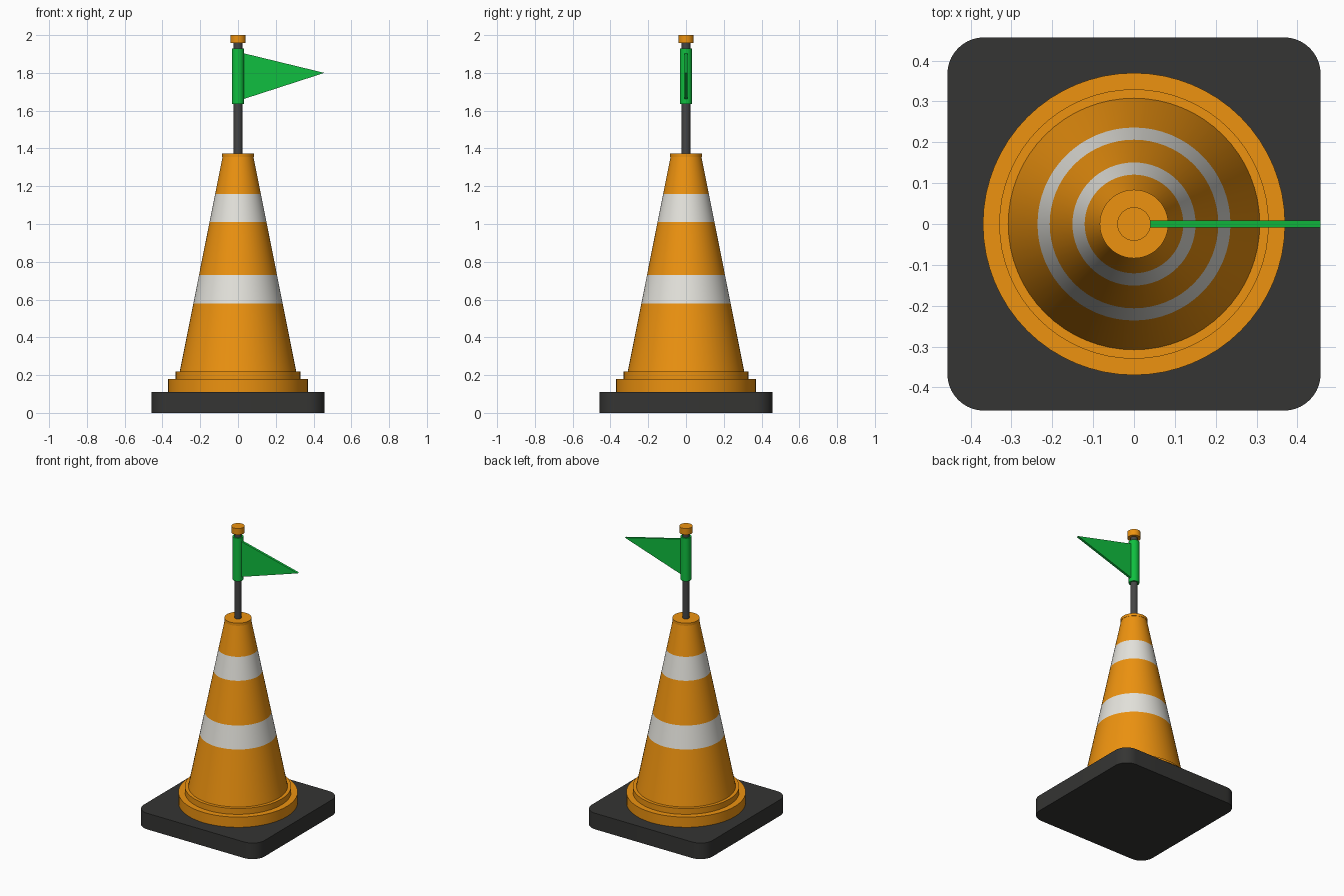
import bpy, bmesh
from math import sin, cos, pi, radians

if "Cube" in bpy.data.objects:
    bpy.data.objects.remove(bpy.data.objects["Cube"])


def material(name, rgb):
    m = bpy.data.materials.new(name)
    m.diffuse_color = (*rgb, 1)
    m.use_nodes = True
    m.node_tree.nodes["Principled BSDF"].inputs["Base Color"].default_value = m.diffuse_color
    return m


ORANGE = material("orange", (0.85, 0.29, 0.005))
WHITE = material("reflective_white", (0.78, 0.77, 0.72))
RUBBER = material("black_rubber", (0.035, 0.035, 0.033))
POLE = material("dark_grey", (0.06, 0.06, 0.06))
GREEN = material("green", (0.005, 0.52, 0.05))


def finish(name, bm, mats, smooth=True):
    bmesh.ops.recalc_face_normals(bm, faces=bm.faces)
    me = bpy.data.meshes.new(name)
    bm.to_mesh(me)
    bm.free()
    ob = bpy.data.objects.new(name, me)
    bpy.context.collection.objects.link(ob)
    for m in mats:
        me.materials.append(m)
    if smooth:
        bpy.ops.object.select_all(action='DESELECT')
        ob.select_set(True)
        bpy.context.view_layer.objects.active = ob
        bpy.ops.object.shade_smooth_by_angle(angle=radians(30))
    return ob


def lathe(name, profile, mats, bands=(), n=64):
    """Closed solid of revolution; segments listed in bands use material 1."""
    bm = bmesh.new()
    rings = [[bm.verts.new((r * cos(2 * pi * i / n), r * sin(2 * pi * i / n), z))
              for i in range(n)] for r, z in profile]
    for k, (a, b) in enumerate(zip(rings, rings[1:])):
        for i in range(n):
            j = (i + 1) % n
            f = bm.faces.new((a[i], a[j], b[j], b[i]))
            f.material_index = int(k in bands)
    bm.faces.new(rings[0])
    bm.faces.new(rings[-1])
    return finish(name, bm, mats)


def prism(name, outline, offset, mat, smooth=True):
    """Extrude a flat outline by an offset vector."""
    bm = bmesh.new()
    face = bm.faces.new([bm.verts.new(p) for p in outline])
    ext = bmesh.ops.extrude_face_region(bm, geom=[face], use_keep_orig=True)
    verts = [v for v in ext["geom"] if isinstance(v, bmesh.types.BMVert)]
    bmesh.ops.translate(bm, verts=verts, vec=offset)
    return finish(name, bm, [mat], smooth)


# Square rubber foot with rounded corners
H, R, STEPS = 0.457, 0.09, 10
outline = []
for q, (sx, sy) in enumerate([(1, 1), (-1, 1), (-1, -1), (1, -1)]):
    for s in range(STEPS + 1):
        a = pi / 2 * (q + s / STEPS)
        outline.append((sx * (H - R) + R * cos(a), sy * (H - R) + R * sin(a), 0))
prism("base_plate", outline, (0, 0, 0.11), RUBBER)

# Stepped collar around the cone foot
lathe("base_collar", [(0.37, 0.11), (0.37, 0.18), (0.33, 0.18), (0.33, 0.22)], [ORANGE])


# Tapered body with two flush reflective bands
def cone_radius(z):
    return 0.308 - (z - 0.22) * (0.308 - 0.081) / (1.36 - 0.22)


heights = [0.22, 0.58, 0.73, 1.01, 1.16, 1.355]
lathe("cone_body", [(cone_radius(z), z) for z in heights], [ORANGE, WHITE], bands=(1, 3))
lathe("cone_top_rim", [(0.084, 1.355), (0.084, 1.373)], [ORANGE])

# Pole, flag sleeve and end cap
lathe("pole", [(0.023, 1.37), (0.023, 1.96)], [POLE], n=32)
lathe("flag_sleeve", [(0.033, 1.635), (0.033, 1.93)], [GREEN], n=32)
lathe("pole_cap", [(0.041, 1.957), (0.041, 2.0)], [ORANGE], n=32)

# Triangular pennant
prism("pennant", [(0.025, -0.008, 1.66), (0.457, -0.008, 1.80), (0.025, -0.008, 1.905)],
      (0, 0.016, 0), GREEN, smooth=False)
